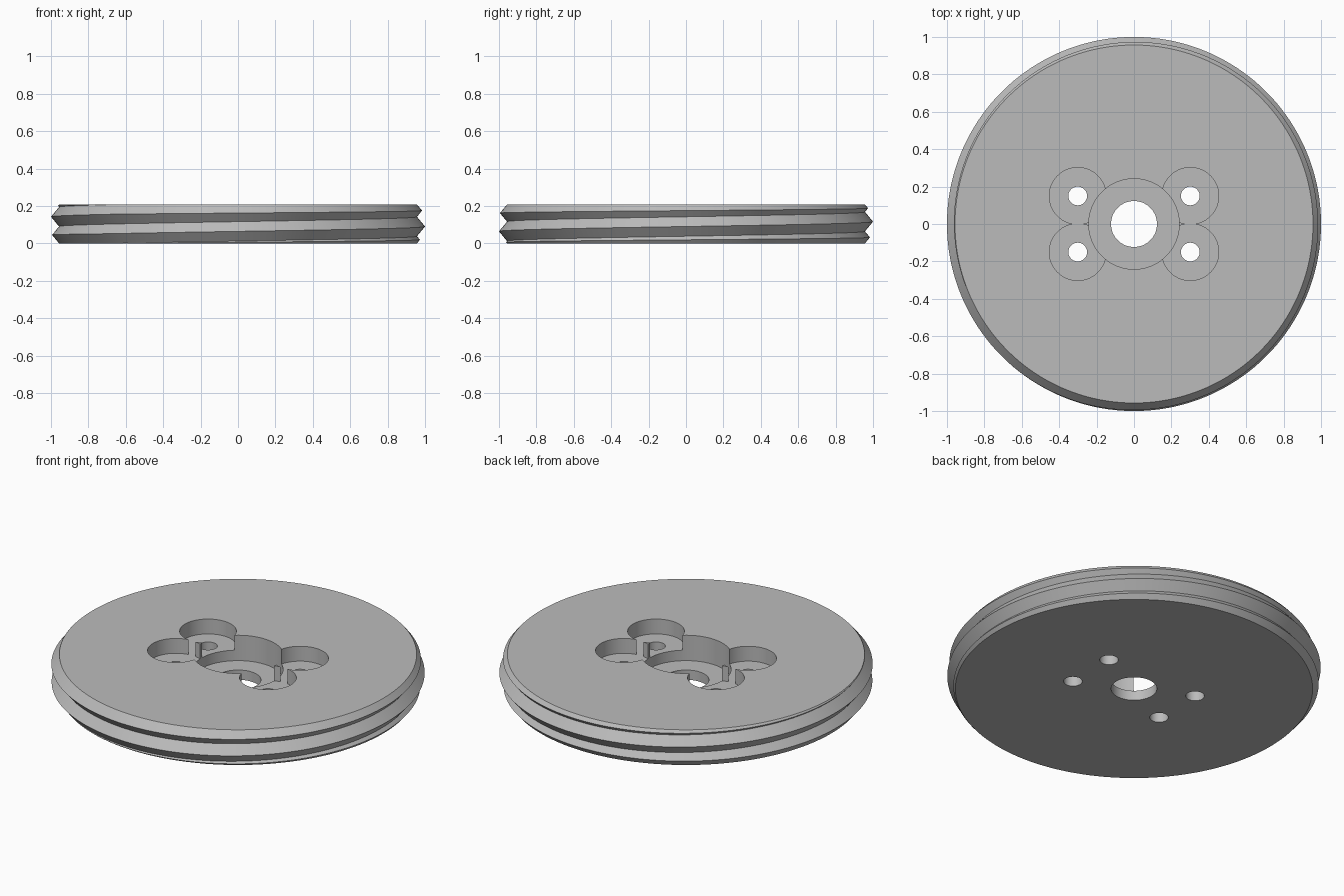
import bpy, bmesh
from math import cos, sin, tau, radians

cube = bpy.data.objects.get("Cube")
if cube:
    bpy.data.objects.remove(cube, do_unlink=True)

PITCH = 0.104
HEIGHT = 2 * PITCH
ROOT = 0.957                      # radius at the thread valley
SLOPE = 0.043 / (PITCH / 2)       # radial rise of a thread flank
SEAM = radians(228)               # angle where the groove runs out
STEPS = 180

steel = bpy.data.materials.new("grey_metal")
steel.use_nodes = True
grey = (0.5, 0.5, 0.5, 1)
steel.diffuse_color = grey
steel.node_tree.nodes["Principled BSDF"].inputs["Base Color"].default_value = grey


def thread_profile(t):
    """Valleys and crests (radius, z) at a fraction t of the turn."""
    valleys = [0, t * PITCH, (1 + t) * PITCH, HEIGHT]
    points = [(ROOT, 0)]
    for low, high in zip(valleys, valleys[1:]):
        points.append((ROOT + SLOPE * (high - low) / 2, (low + high) / 2))
        points.append((ROOT, high))
    return points


# Disc with a helical V groove around its rim
bm = bmesh.new()
columns = []
for i in range(STEPS + 1):
    t = i / STEPS
    a = SEAM + t * tau
    columns.append([bm.verts.new((r * cos(a), r * sin(a), z))
                    for r, z in thread_profile(t)])
for left, right in zip(columns, columns[1:]):
    for j in range(len(left) - 1):
        bm.faces.new((left[j], right[j], right[j + 1], left[j + 1]))
bmesh.ops.remove_doubles(bm, verts=bm.verts, dist=1e-5)
bmesh.ops.holes_fill(bm, edges=[e for e in bm.edges if e.is_boundary], sides=0)
bmesh.ops.recalc_face_normals(bm, faces=bm.faces)
mesh = bpy.data.meshes.new("threaded_disc")
bm.to_mesh(mesh)
bm.free()
disc = bpy.data.objects.new("threaded_disc", mesh)
bpy.context.collection.objects.link(disc)
mesh.materials.append(steel)


def bore(x, y, radius, floor):
    """Cut a round hole from above down to the floor height."""
    top = HEIGHT + 0.1
    bpy.ops.mesh.primitive_cylinder_add(vertices=64, radius=radius, depth=top - floor,
                                        location=(x, y, (top + floor) / 2))
    cutter = bpy.context.object
    cutter.name = "bore_cutter"
    cutter.hide_render = True
    cutter.data.materials.append(steel)
    bpy.ops.object.select_all(action='DESELECT')
    disc.select_set(True)
    bpy.context.view_layer.objects.active = disc
    cut = disc.modifiers.new("bore", 'BOOLEAN')
    cut.operation = 'DIFFERENCE'
    cut.solver = 'EXACT'
    cut.object = cutter
    bpy.ops.object.modifier_apply(modifier=cut.name)
    bpy.data.objects.remove(cutter, do_unlink=True)


# Four counterbored bolt holes, then the deeper stepped centre hole
for x in (-0.301, 0.301):
    for y in (-0.15, 0.15):
        bore(x, y, 0.152, 0.12)
        bore(x, y, 0.05, -0.1)
bore(0, 0, 0.242, 0.058)
bore(0, 0, 0.123, -0.1)

bpy.ops.object.shade_smooth_by_angle(angle=radians(30))
